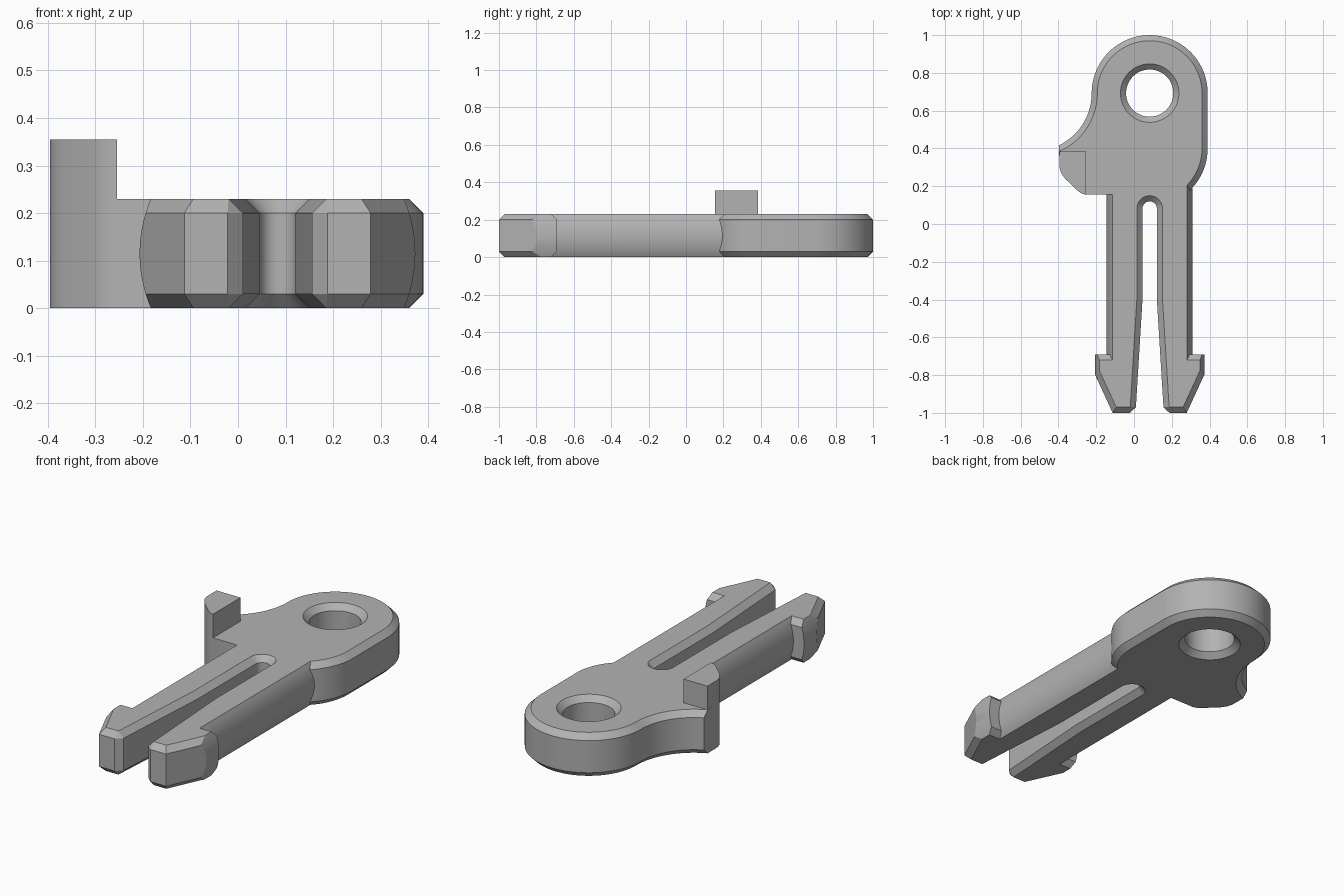
import bpy, bmesh
from math import sin, cos, sqrt, radians, asin

if "Cube" in bpy.data.objects:
    bpy.data.objects.remove(bpy.data.objects["Cube"])

CX = 0.083            # centre line of the clip
H, C = 0.23, 0.03     # plate thickness and chamfer

grey = bpy.data.materials.new("plain grey")
grey.use_nodes = True
grey.diffuse_color = (0.45, 0.45, 0.45, 1)
grey.node_tree.nodes["Principled BSDF"].inputs["Base Color"].default_value = grey.diffuse_color


def arc(cx, cy, r, a0, a1, n=24):
    angles = [radians(a0 + (a1 - a0) * i / n) for i in range(n + 1)]
    return [(cx + r * cos(a), cy + r * sin(a)) for a in angles]


def loft(name, rings):
    """Solid through matching rings of 3D points, capped at both ends."""
    bm = bmesh.new()
    loops = [[bm.verts.new(p) for p in ring] for ring in rings]
    n = len(loops[0])
    for low, high in zip(loops, loops[1:]):
        for i in range(n):
            j = (i + 1) % n
            bm.faces.new((low[i], low[j], high[j], high[i]))
    bm.faces.new(loops[0][::-1])
    bm.faces.new(loops[-1])
    bmesh.ops.recalc_face_normals(bm, faces=bm.faces)
    mesh = bpy.data.meshes.new(name)
    bm.to_mesh(mesh)
    bm.free()
    mesh.materials.append(grey)
    obj = bpy.data.objects.new(name, mesh)
    bpy.context.collection.objects.link(obj)
    return obj


def plate(name, outline, levels):
    """Loft of an outline function over (height, inset) levels."""
    return loft(name, [[(x, y, z) for x, y in outline(d)] for z, d in levels])


def combine(target, other, operation):
    mod = target.modifiers.new(operation, 'BOOLEAN')
    mod.operation, mod.object, mod.solver = operation, other, 'EXACT'
    bpy.context.view_layer.objects.active = target
    bpy.ops.object.modifier_apply(modifier=mod.name)
    bpy.data.objects.remove(other)


def round_bar(name, r, y0, y1):
    """Bar along y: a cylinder trimmed flat at the top and bottom."""
    t = asin(H / 2 / r) * 57.29578
    profile = arc(CX, H / 2, r, -t, t, 16) + arc(CX, H / 2, r, 180 - t, 180 + t, 16)
    return loft(name, [[(x, y, z) for x, z in profile] for y in (y0, y1)])


CHAMFERED = [(0, C), (C, 0), (H - C, 0), (H, C)]
FLARED = [(-0.01, C + 0.01), (C, 0), (H - C, 0), (H + 0.01, C + 0.01)]

# Rounded corner and square side shared by the arm and its post
POST_CORNER = [(-0.395, 0.30), (-0.386, 0.27), (-0.365, 0.24),
               (-0.30, 0.178), (-0.275, 0.16), (-0.255, 0.155)]


def head_outline(d):
    r, cy = 0.307, 0.693
    ra = r + d
    sweep = asin((0.53 - 0.395) / ra) * 57.29578
    return (arc(CX, 0.40, r - d, -60, 0, 16)
            + arc(CX, cy, r - d, 0, 180, 48)
            + arc(CX - 2 * r, cy, ra, 0, sweep - 90, 24)[1:]
            + POST_CORNER + [(0, 0.155)])


def barb_outline(d):
    # Tapered tip; the side inset follows the slope
    slope = 0.461
    half = lambda y: 0.196 + slope * (y + 1) - d * sqrt(1 + slope ** 2)
    y0, y1 = -1 + d, -0.69 - d
    return [(CX - half(y0), y0), (CX + half(y0), y0),
            (CX + half(y1), y1), (CX - half(y1), y1)]


def slot_outline(d):
    side = [(0.158 + d, -1.05), (0.073 + d, -0.97), (0.038 + d, -0.40)]
    return ([(CX + x, y) for x, y in side]
            + arc(CX, 0.082, 0.038 + d, 0, 180)
            + [(CX - x, y) for x, y in reversed(side)])


# Eyelet head with its side arm
body = plate("clip_body", head_outline, CHAMFERED)

# Stem with rounded sides
combine(body, round_bar("stem", 0.228, -0.80, 0.30), 'UNION')

# Barbed tip: tapered block trimmed to a larger round bar
barbs = plate("barbs", barb_outline, CHAMFERED)
combine(barbs, round_bar("barb_trim", 0.29, -1.1, -0.5), 'INTERSECT')
combine(body, barbs, 'UNION')

# Flared slot that splits the prongs, and chamfered eyelet
combine(body, plate("slot_cutter", slot_outline, FLARED), 'DIFFERENCE')
combine(body, plate("hole_cutter", lambda d: arc(CX, 0.693, 0.125 + d, 0, 352.5, 47), FLARED),
        'DIFFERENCE')

# Raised post on the side arm
post = plate("side_post", lambda d: POST_CORNER + [(-0.255, 0.385), (-0.395, 0.385)],
             [(H - C, 0), (0.355, 0)])

for obj in (body, post):
    bpy.ops.object.select_all(action='DESELECT')
    obj.select_set(True)
    bpy.context.view_layer.objects.active = obj
    bpy.ops.object.shade_smooth_by_angle(angle=radians(25))
